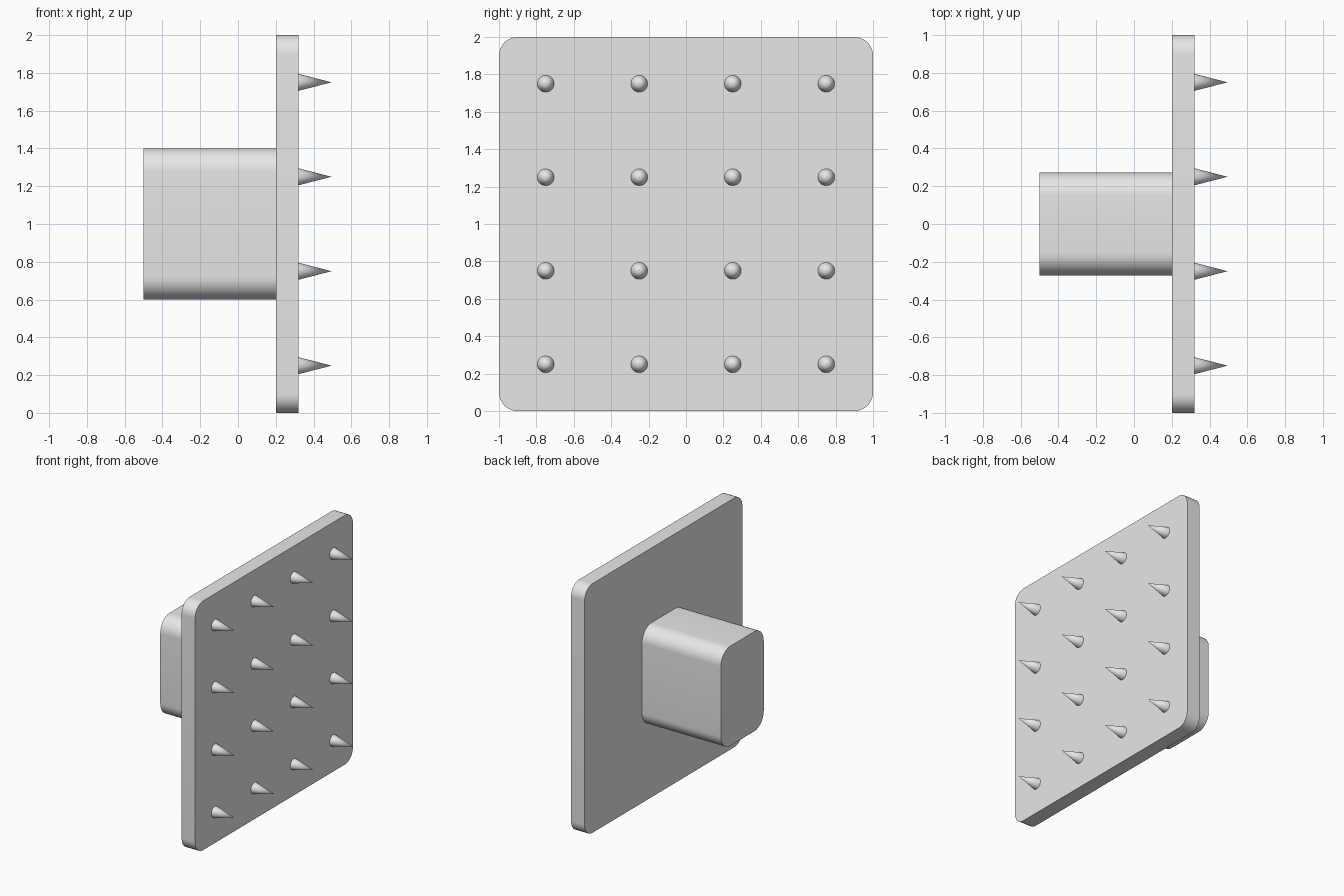
import bpy, bmesh, math
from mathutils import Matrix

if "Cube" in bpy.data.objects:
    bpy.data.objects.remove(bpy.data.objects["Cube"])

grey = bpy.data.materials.new("light_grey")
grey.diffuse_color = (0.8, 0.8, 0.8, 1)
grey.use_nodes = True
grey.node_tree.nodes["Principled BSDF"].inputs["Base Color"].default_value = grey.diffuse_color


def finish(name, bm):
    """Turn a bmesh into a smooth-shaded object with sharp edges kept."""
    bmesh.ops.recalc_face_normals(bm, faces=bm.faces)
    mesh = bpy.data.meshes.new(name)
    bm.to_mesh(mesh)
    bm.free()
    mesh.materials.append(grey)
    obj = bpy.data.objects.new(name, mesh)
    bpy.context.collection.objects.link(obj)
    bpy.ops.object.select_all(action='DESELECT')
    obj.select_set(True)
    bpy.context.view_layer.objects.active = obj
    bpy.ops.object.shade_smooth_by_angle(angle=math.radians(35))
    return obj


def rounded_slab(name, x0, x1, half_y, half_z, radius, steps=12):
    """Rounded rectangle in the YZ plane, extruded along X, centred on z = 1."""
    bm = bmesh.new()
    ring = []
    for corner, (sy, sz) in enumerate([(1, 1), (-1, 1), (-1, -1), (1, -1)]):
        for i in range(steps + 1):
            a = math.pi / 2 * (corner + i / steps)
            ring.append(bm.verts.new((x0,
                                      sy * (half_y - radius) + radius * math.cos(a),
                                      1 + sz * (half_z - radius) + radius * math.sin(a))))
    face = bm.faces.new(ring)
    ext = bmesh.ops.extrude_face_region(bm, geom=[face])
    verts = [g for g in ext["geom"] if isinstance(g, bmesh.types.BMVert)]
    bmesh.ops.translate(bm, verts=verts, vec=(x1 - x0, 0, 0))
    return finish(name, bm)


# Square plate and the block handle behind it
rounded_slab("plate", 0.20, 0.32, 1.0, 1.0, 0.10)
rounded_slab("handle_block", -0.50, 0.20, 0.272, 0.40, 0.12)

# Four by four grid of spikes pointing along +X
length = 0.175
for row in range(4):
    for col in range(4):
        bm = bmesh.new()
        place = (Matrix.Translation((0.32 + length / 2, -0.75 + 0.5 * col, 0.25 + 0.5 * row))
                 @ Matrix.Rotation(math.pi / 2, 4, 'Y'))
        bmesh.ops.create_cone(bm, cap_ends=True, segments=32, radius1=0.045,
                              radius2=0, depth=length, matrix=place)
        finish(f"spike_{row + 1}_{col + 1}", bm)
